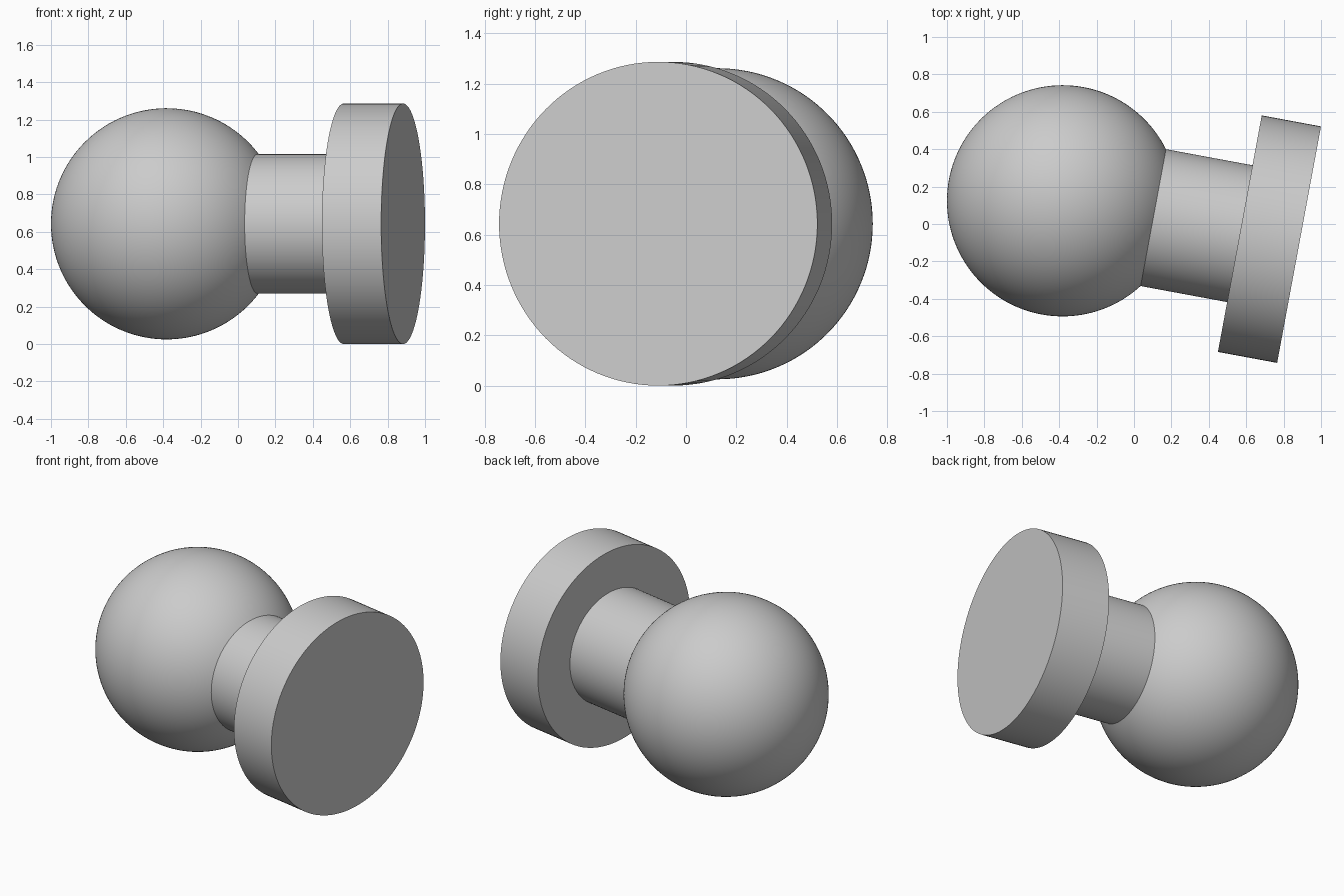
import bpy
import bmesh
from math import pi, sin, cos, asin, radians, sqrt
from mathutils import Matrix, Vector

cube = bpy.data.objects.get("Cube")
if cube:
    bpy.data.objects.remove(cube, do_unlink=True)

SEGMENTS = 128
BALL_R, NECK_R, DISC_R = 0.618, 0.372, 0.643
DISC_BACK, DISC_FRONT = 0.964, 1.286   # distances from the ball centre
PLACE = Matrix.Translation((-0.382, 0.124, DISC_R)) @ Matrix.Rotation(radians(-10.5), 4, 'Z')

grey = bpy.data.materials.new("plain grey")
grey.use_nodes = True
grey.diffuse_color = (0.6, 0.6, 0.6, 1)
grey.node_tree.nodes["Principled BSDF"].inputs["Base Color"].default_value = (0.6, 0.6, 0.6, 1)


def lathe(name, profile):
    """Turn a (distance along axis, radius) profile around the tilted axis."""
    bm = bmesh.new()
    verts = [bm.verts.new((t, 0, r)) for t, r in profile]
    edges = [bm.edges.new(pair) for pair in zip(verts, verts[1:])]
    bmesh.ops.spin(bm, geom=verts + edges, cent=(0, 0, 0), axis=(1, 0, 0),
                   angle=2 * pi, steps=SEGMENTS, use_duplicate=False)
    bmesh.ops.remove_doubles(bm, verts=bm.verts, dist=0.0001)
    # Point every face away from the solid (profiles run back to front)
    bmesh.ops.recalc_face_normals(bm, faces=bm.faces)
    outer = max(bm.faces, key=lambda f: Vector(f.calc_center_median().yz).length)
    centre = outer.calc_center_median()
    if outer.normal.yz.dot(centre.yz) < 0:
        bmesh.ops.reverse_faces(bm, faces=bm.faces)
    bm.transform(PLACE)
    mesh = bpy.data.meshes.new(name)
    bm.to_mesh(mesh)
    bm.free()
    mesh.materials.append(grey)
    obj = bpy.data.objects.new(name, mesh)
    bpy.context.collection.objects.link(obj)
    bpy.ops.object.select_all(action='DESELECT')
    obj.select_set(True)
    bpy.context.view_layer.objects.active = obj
    bpy.ops.object.shade_smooth_by_angle(angle=radians(30))


# Ball, open where the neck joins it
neck_start = sqrt(BALL_R ** 2 - NECK_R ** 2)
rim = asin(NECK_R / BALL_R)
steps = 56
angles = [pi + (rim - pi) * i / steps for i in range(steps + 1)]
lathe("ball", [(BALL_R * cos(a), BALL_R * sin(a)) for a in angles])

# Straight neck between ball and disc
lathe("neck", [(neck_start, NECK_R), (DISC_BACK, NECK_R)])

# Thick end disc, open behind where the neck meets it
lathe("end_disc", [(DISC_BACK, NECK_R), (DISC_BACK, DISC_R),
                   (DISC_FRONT, DISC_R), (DISC_FRONT, 0)])
